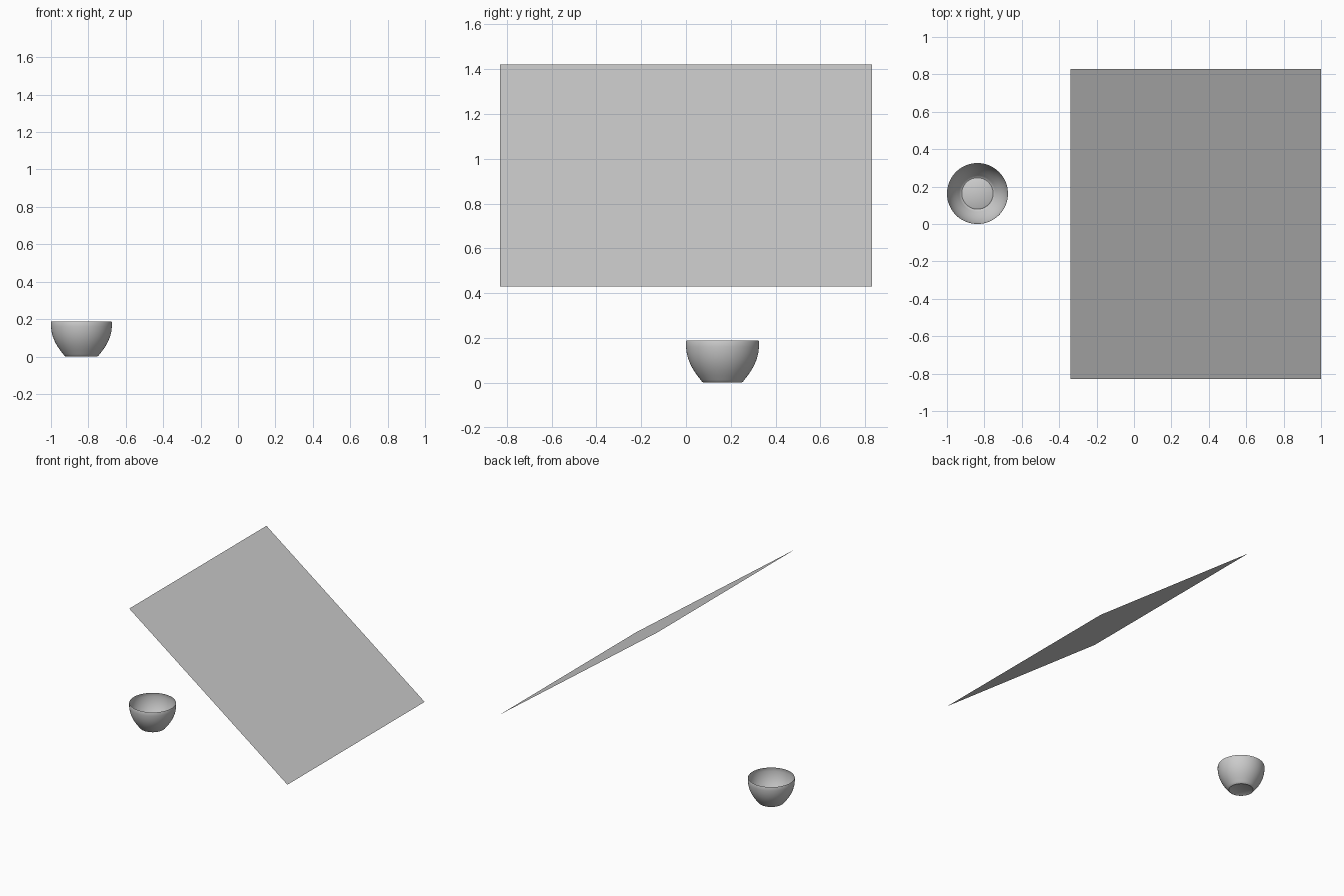
import bpy, bmesh, math

if "Cube" in bpy.data.objects:
    bpy.data.objects.remove(bpy.data.objects["Cube"])


def make_object(name, bm):
    mesh = bpy.data.meshes.new(name)
    bm.to_mesh(mesh)
    bm.free()
    obj = bpy.data.objects.new(name, mesh)
    bpy.context.collection.objects.link(obj)
    return obj


# Tilted flat sheet, high on the left and low on the right
bm = bmesh.new()
corners = [(1, -0.83, 0.43), (1, 0.83, 0.43), (-0.34, 0.83, 1.42), (-0.34, -0.83, 1.42)]
bm.faces.new([bm.verts.new(c) for c in corners])
make_object("tilted_sheet", bm)

# Thin bowl: (radius, height) profile spun around its axis
profile = [(0, 0.004), (0.078, 0.004), (0.084, 0), (0.09, 0.003), (0.097, 0.012),
           (0.112, 0.031), (0.128, 0.054), (0.142, 0.079), (0.153, 0.106),
           (0.160, 0.134), (0.163, 0.160), (0.163, 0.183), (0.161, 0.188)]
bm = bmesh.new()
verts = [bm.verts.new((r, 0, z)) for r, z in profile]
edges = [bm.edges.new(pair) for pair in zip(verts, verts[1:])]
bmesh.ops.spin(bm, geom=verts + edges, cent=(0, 0, 0), axis=(0, 0, 1),
               angle=math.tau, steps=64, use_merge=False)
bmesh.ops.remove_doubles(bm, verts=bm.verts, dist=0.0005)
bmesh.ops.recalc_face_normals(bm, faces=bm.faces)
bowl = make_object("bowl", bm)
bowl.location = (-0.837, 0.163, 0)

# Smooth shading with a crisp foot
bpy.context.view_layer.objects.active = bowl
bowl.select_set(True)
bpy.ops.object.shade_smooth_by_angle(angle=math.radians(40))
